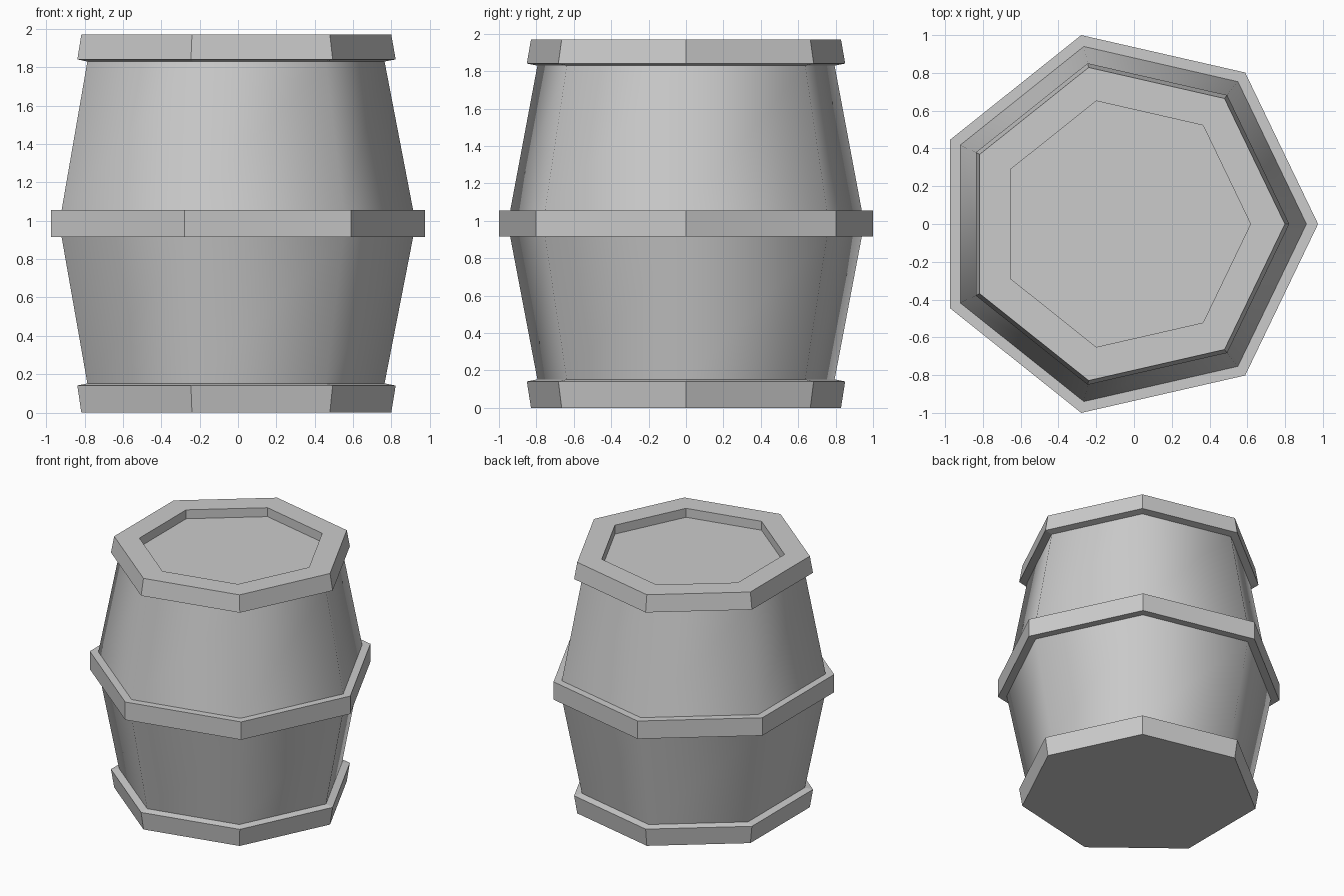
import bpy, bmesh
from math import cos, sin, tau

if "Cube" in bpy.data.objects:
    bpy.data.objects.remove(bpy.data.objects["Cube"])

SIDES = 7
OFFSET_X = -0.051          # centres the heptagon's bounding box on x


def lathe(name, profile, smooth=False, cap_start=False, cap_end=False):
    """Sweep (radius, z) points, listed bottom to top, round seven sides."""
    bm = bmesh.new()
    rings = [[bm.verts.new((r * cos(tau * i / SIDES) + OFFSET_X,
                            r * sin(tau * i / SIDES), z))
              for i in range(SIDES)] for r, z in profile]
    for a, b in zip(rings, rings[1:]):
        for i in range(SIDES):
            j = (i + 1) % SIDES
            bm.faces.new((a[i], a[j], b[j], b[i])).smooth = smooth
    if cap_start:
        bm.faces.new(rings[0][::-1])
    if cap_end:
        bm.faces.new(rings[-1])
    mesh = bpy.data.meshes.new(name)
    bm.to_mesh(mesh)
    bm.free()
    obj = bpy.data.objects.new(name, mesh)
    bpy.context.collection.objects.link(obj)
    return obj


END_R, BELLY_R = 0.815, 0.964

# Bottom hoop with the flat base
lathe("bottom_hoop", [(0.85, 0), (0.873, 0.141), (END_R, 0.152)], cap_start=True)

# Staves below and above the middle hoop
lathe("lower_staves", [(END_R, 0.152), (BELLY_R, 0.915)], smooth=True)
lathe("upper_staves", [(BELLY_R, 1.055), (END_R, 1.83)], smooth=True)

# Middle hoop
lathe("middle_hoop", [(BELLY_R, 0.915), (1.0256, 0.915),
                      (1.0256, 1.055), (BELLY_R, 1.055)])

# Top hoop with rim and recessed lid
lathe("top_hoop_and_lid", [(END_R, 1.83), (0.873, 1.841), (0.85, 1.97),
                           (0.668, 1.97), (0.668, 1.90)], cap_end=True)
